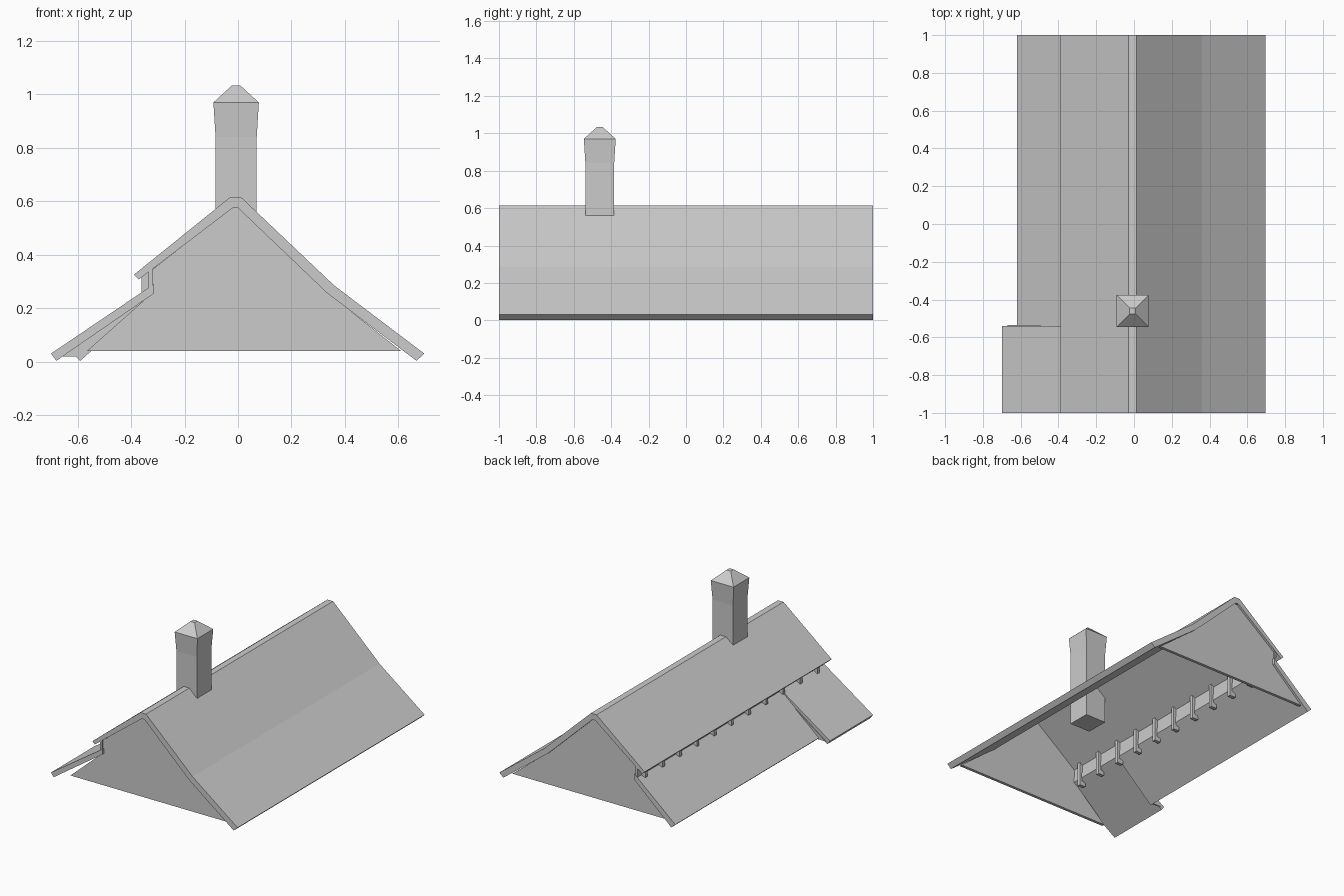
import bpy, bmesh

cube = bpy.data.objects.get("Cube")
if cube:
    bpy.data.objects.remove(cube, do_unlink=True)

grey = bpy.data.materials.new("light_grey")
grey.use_nodes = True
COLOUR = (0.6, 0.6, 0.6, 1)
grey.diffuse_color = COLOUR
for node in grey.node_tree.nodes:
    if node.type == 'BSDF_PRINCIPLED':
        node.inputs["Base Color"].default_value = COLOUR
        node.inputs["Roughness"].default_value = 0.8


def finish(name, bm):
    bmesh.ops.recalc_face_normals(bm, faces=bm.faces)
    mesh = bpy.data.meshes.new(name)
    bm.to_mesh(mesh)
    bm.free()
    mesh.materials.append(grey)
    obj = bpy.data.objects.new(name, mesh)
    bpy.context.collection.objects.link(obj)
    return obj


def extrude_profile(name, profile, y0, y1):
    """Extrude an (x, z) outline along y."""
    bm = bmesh.new()
    face = bm.faces.new([bm.verts.new((x, y0, z)) for x, z in profile])
    out = bmesh.ops.extrude_face_region(bm, geom=[face])
    verts = [v for v in out["geom"] if isinstance(v, bmesh.types.BMVert)]
    bmesh.ops.translate(bm, verts=verts, vec=(0, y1 - y0, 0))
    return finish(name, bm)


# Main roof: short left slope, flat ridge, bent long right slope
extrude_profile("main_roof", [
    (-0.39, 0.325), (-0.03, 0.615), (0.012, 0.615), (0.36, 0.285), (0.697, 0.03),
    (0.668, 0.003), (0.335, 0.255), (0.0, 0.575), (-0.02, 0.575), (-0.372, 0.307)], -1, 1)

# Lower left roof: shallow wide part in front, steeper part behind
STEP_Y = -0.54
extrude_profile("lower_roof_front", [
    (-0.315, 0.29), (-0.7, 0.03), (-0.68, 0.003), (-0.315, 0.255)], -1, STEP_Y)
extrude_profile("lower_roof_back", [
    (-0.315, 0.29), (-0.62, 0.03), (-0.59, 0.003), (-0.315, 0.25)], STEP_Y, 1)
extrude_profile("lower_roof_side_panel", [
    (-0.32, 0.27), (-0.67, 0.02), (-0.6, 0.02)], STEP_Y - 0.005, STEP_Y + 0.005)

# Gable walls
gable = [(0.61, 0.04), (0.335, 0.258), (0.0, 0.578), (-0.02, 0.578),
         (-0.32, 0.345), (-0.32, 0.258), (-0.565, 0.04)]
for name, y in (("front_gable", -0.985), ("back_gable", 0.965)):
    extrude_profile(name, gable, y, y + 0.02)

# Step wall between the two left roofs, with a row of brackets
extrude_profile("step_wall", [
    (-0.335, 0.265), (-0.335, 0.335), (-0.32, 0.35), (-0.32, 0.255)], -0.995, 0.995)
bracket = [(-0.362, 0.26), (-0.362, 0.318), (-0.3, 0.365), (-0.3, 0.2),
           (-0.345, 0.2), (-0.345, 0.225), (-0.318, 0.235), (-0.318, 0.275)]
COUNT = 11
for i in range(COUNT):
    y = -0.9 + i * 1.84 / (COUNT - 1)
    extrude_profile(f"bracket_{i + 1}", bracket, y - 0.012, y + 0.012)

# Chimney: square rings stacked upwards, flared top and pyramid cap
bm = bmesh.new()
rings = []
for half, z in ((0.077, 0.35), (0.077, 0.84), (0.085, 0.97), (0.016, 1.033)):
    rings.append([bm.verts.new((-0.007 + sx * half, -0.461 + sy * half, z))
                  for sx, sy in ((-1, -1), (1, -1), (1, 1), (-1, 1))])
for low, high in zip(rings, rings[1:]):
    for i in range(4):
        j = (i + 1) % 4
        bm.faces.new((low[i], low[j], high[j], high[i]))
bm.faces.new(rings[0])
bm.faces.new(rings[-1])
finish("chimney", bm)
